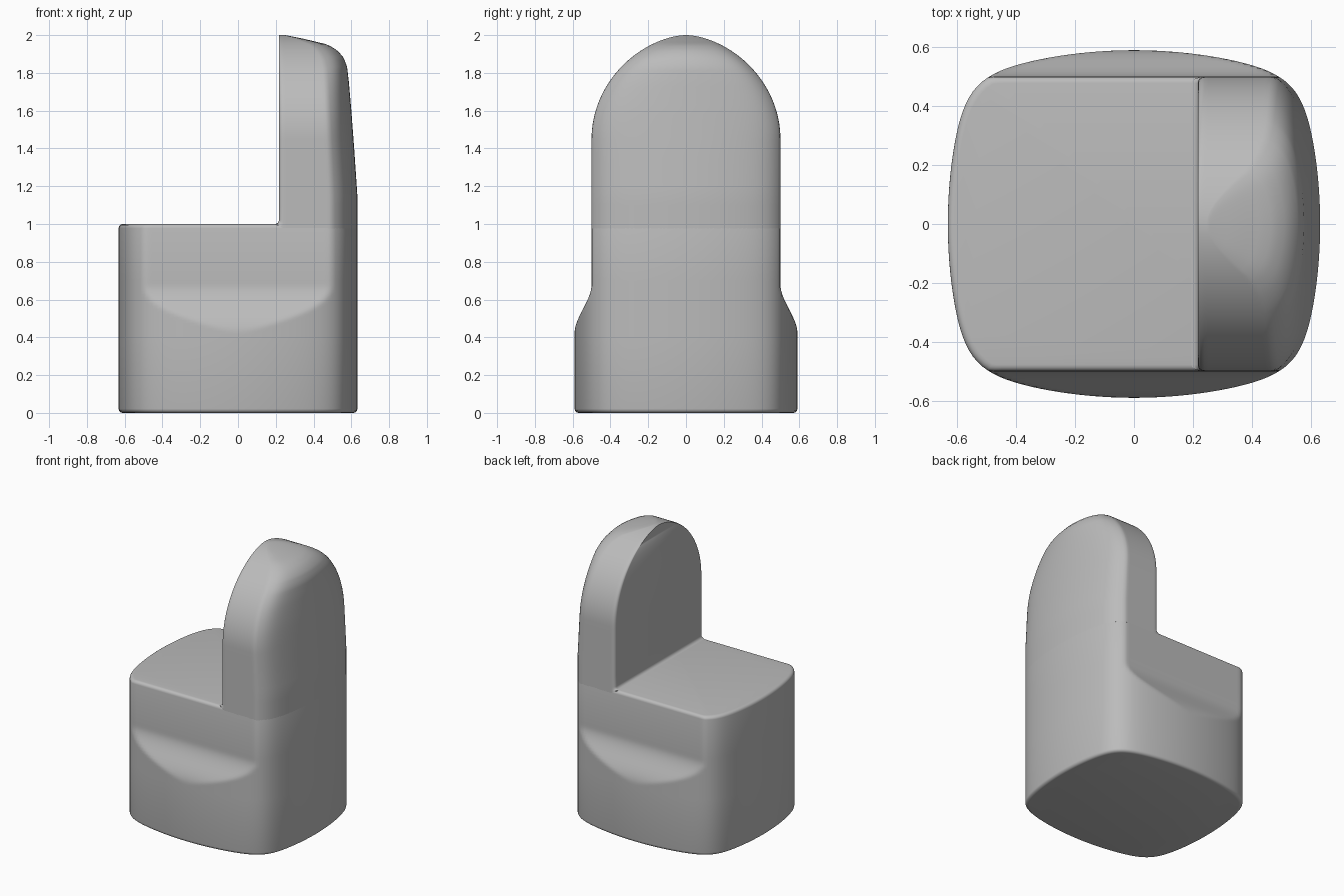
import bpy, bmesh
from math import sin, cos, pi, radians, inf, sqrt

if "Cube" in bpy.data.objects:
    bpy.data.objects.remove(bpy.data.objects["Cube"])

grey = bpy.data.materials.new("plain grey")
grey.use_nodes = True
COLOUR = (0.5, 0.5, 0.5, 1)
grey.diffuse_color = COLOUR
grey.node_tree.nodes["Principled BSDF"].inputs["Base Color"].default_value = COLOUR

HALF_X, HALF_Y, FLANK, BOW = 0.632, 0.59, 0.5, 0.3
FRONT = 0.217     # front plane of the backrest
EDGE = 0.022      # small edge rounding


def bowed_distance(across, along, half):
    """Distance along a ray to a side that bows outwards."""
    across, along = abs(across), abs(along)
    if across < 1e-6:
        return inf
    if along < 1e-6:
        return half / across
    a = BOW * along ** 2
    return (sqrt(across ** 2 + 4 * a * half) - across) / (2 * a)


def plan_point(angle):
    """Bowed rectangle with soft corners."""
    c, s = cos(angle), sin(angle)
    p = 13
    r = (bowed_distance(c, s, HALF_X) ** -p + bowed_distance(s, c, HALF_Y) ** -p) ** (-1 / p)
    return r * c, r * s


def lerp_table(table, v):
    for (a, fa), (b, fb) in zip(table, table[1:]):
        if v <= b:
            return fa + (fb - fa) * max(0, v - a) / (b - a)
    return table[-1][1]


def clamp(v, limit):
    return max(-limit, min(limit, v))


def loft(name, rings):
    """Skin a stack of equal-length rings and cap both ends."""
    bm = bmesh.new()
    loops = [[bm.verts.new(p) for p in ring] for ring in rings]
    n = len(loops[0])
    for low, high in zip(loops, loops[1:]):
        for i in range(n):
            j = (i + 1) % n
            bm.faces.new((low[i], low[j], high[j], high[i]))
    bm.faces.new(loops[0][::-1])
    bm.faces.new(loops[-1])
    bmesh.ops.recalc_face_normals(bm, faces=bm.faces)
    mesh = bpy.data.meshes.new(name)
    bm.to_mesh(mesh)
    bm.free()
    mesh.materials.append(grey)
    obj = bpy.data.objects.new(name, mesh)
    bpy.context.collection.objects.link(obj)
    bpy.ops.object.select_all(action="DESELECT")
    obj.select_set(True)
    bpy.context.view_layer.objects.active = obj
    bpy.ops.object.shade_smooth_by_angle(angle=radians(40))
    return obj


STEPS = 192
plan = [plan_point(2 * pi * i / STEPS) for i in range(STEPS)]
rounding = [EDGE * (1 - cos(k * pi / 8)) for k in range(5)]
rise = [EDGE * sin(k * pi / 8) for k in range(5)]


# Seat block: bulging below, flattened flanks above
def seat_ring(z, inset=0):
    t = max(0, min(1, (z - 0.42) / 0.26))
    limit = HALF_Y + (FLANK - HALF_Y) * t * t * (3 - 2 * t)
    return [(x * (1 - inset / HALF_X), clamp(y, limit) * (1 - inset / limit), z)
            for x, y in plan]


bottom = [seat_ring(EDGE - h, i) for h, i in zip(rise, rounding)][::-1]
flanks = [seat_ring(0.4 + 0.3 * k / 20) for k in range(21)]
top = [seat_ring(1 - EDGE + h, i) for h, i in zip(rise, rounding)]
loft("seat_block", bottom + flanks + top)

# Backrest: arched sideways, leaning and rounding over at the rear
REAR = [(1.15, HALF_X), (1.4, 0.615), (1.6, 0.6), (1.75, 0.587), (1.83, 0.578),
        (1.88, 0.56), (1.92, 0.525), (1.95, 0.475), (1.98, 0.35), (2.0, 0.25)]
START = FRONT + EDGE
rear_plan = [plan_point(-pi / 2 + pi * i / 120) for i in range(121)]
rear_plan = [(x, clamp(y, FLANK)) for x, y in rear_plan if x > START]
rear_plan = [(START, -FLANK)] + rear_plan + [(START, FLANK)]


def back_ring(z, width, front=FRONT):
    reach = (lerp_table(REAR, z) - START) / (HALF_X - START)
    s = width / FLANK
    ring = [(START + (x - START) * reach, y * s, z) for x, y in rear_plan]
    corner = [(START - h * (START - front) / EDGE, (FLANK - i) * s, z)
              for h, i in zip(rise[1:], rounding[1:])]
    return ring + corner + [(x, -y, z) for x, y, z in corner[::-1]]


# Fillet where the backrest meets the seat, then the straight part and the arch
rings = [back_ring(0.975, FLANK, FRONT - EDGE)]
rings += [back_ring(1 + i, FLANK, FRONT - EDGE + h) for h, i in zip(rise, rounding)]
rings += [back_ring(1.1 + 0.05 * k, FLANK) for k in range(7)]
for k in range(33):
    t = radians(88) * k / 32
    rings.append(back_ring(1.45 + 0.55 * sin(t), FLANK * cos(t) ** 1.15))
loft("backrest", rings)
